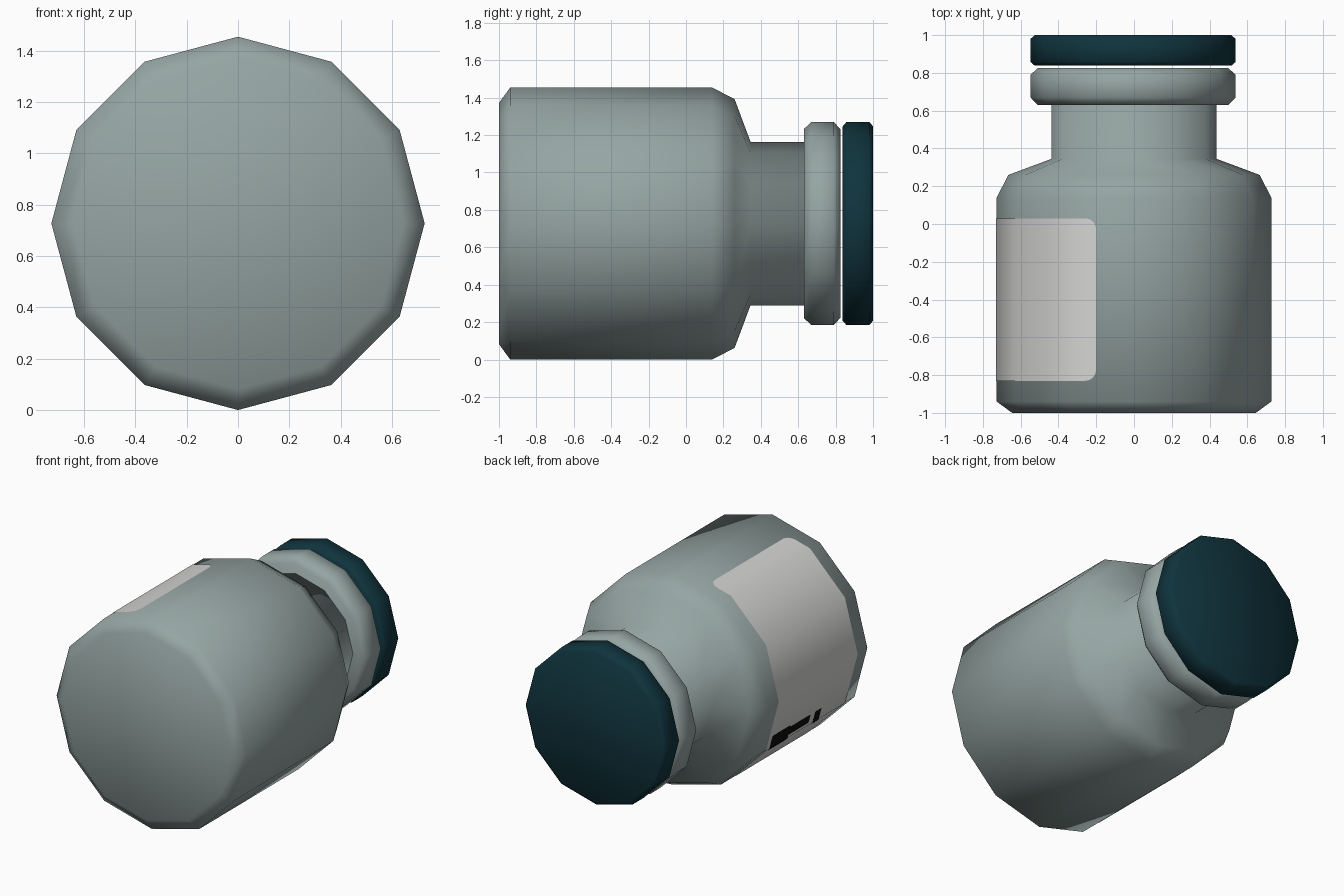
import bpy, bmesh, math

if "Cube" in bpy.data.objects:
    bpy.data.objects.remove(bpy.data.objects["Cube"])

SIDES = 12
R = 0.727      # body radius, also the height of the axis
AXIS_Z = R


def material(name, rgb):
    m = bpy.data.materials.new(name)
    m.diffuse_color = (*rgb, 1)
    m.use_nodes = True
    m.node_tree.nodes["Principled BSDF"].inputs["Base Color"].default_value = m.diffuse_color
    return m


GLASS = material("grey_green", (0.30, 0.375, 0.365))
PAPER = material("pale_grey", (0.66, 0.66, 0.65))
TEAL = material("dark_teal", (0.005, 0.034, 0.047))
BLACK = material("black", (0.004, 0.004, 0.004))


def finish(name, bm, mat):
    me = bpy.data.meshes.new(name)
    bm.to_mesh(me)
    bm.free()
    me.materials.append(mat)
    me.shade_smooth()
    ob = bpy.data.objects.new(name, me)
    bpy.context.collection.objects.link(ob)
    return ob


def lathe(name, profile, mat, x=0.0):
    """Turn a (y, radius) profile about the lengthwise axis, closed at both ends."""
    bm = bmesh.new()
    rings = []
    for y, r in profile:
        rings.append([bm.verts.new((x + r * math.cos(math.tau * i / SIDES), y,
                                    AXIS_Z + r * math.sin(math.tau * i / SIDES)))
                      for i in range(SIDES)])
    for a, b in zip(rings, rings[1:]):
        for i in range(SIDES):
            j = (i + 1) % SIDES
            bm.faces.new((a[i], a[j], b[j], b[i]))
    bm.faces.new(rings[0])
    bm.faces.new(rings[-1])
    bmesh.ops.recalc_face_normals(bm, faces=bm.faces)
    return finish(name, bm, mat)


def wrap(name, a0, a1, y0, y1, corner, offset, mat):
    """Thin rounded patch that follows the flat sides of the body (angles in degrees)."""
    turn = math.degrees(corner / R)
    angles = {float(a) for a in range(0, 361, 30) if a0 < a < a1}
    for k in range(6):
        d = turn * (1 - math.cos(k * math.pi / 10))
        angles |= {round(a0 + d, 4), round(a1 - d, 4)}
    bm = bmesh.new()
    columns = []
    for a in sorted(angles):
        edge = min(a - a0, a1 - a, turn) / turn if turn else 1
        inset = corner * (1 - math.sqrt(max(0, 1 - (1 - edge) ** 2)))
        r = (R + offset) * math.cos(math.radians(15)) / math.cos(math.radians(a % 30 - 15))
        x, z = r * math.cos(math.radians(a)), AXIS_Z + r * math.sin(math.radians(a))
        columns.append([bm.verts.new((x, y, z)) for y in (y0 + inset, y1 - inset)])
    for (a, b), (c, d) in zip(columns, columns[1:]):
        bm.faces.new((a, b, d, c))
    return finish(name, bm, mat)


# bottle body with shoulder and neck
lathe("bottle_body", [(-1, 0.645), (-0.94, R), (0.14, R), (0.26, 0.665),
                      (0.345, 0.437), (0.65, 0.437)], GLASS)
# rolled lip
lathe("bottle_lip", [(0.63, 0.505), (0.67, 0.543), (0.79, 0.543), (0.825, 0.505)], GLASS, -0.005)
# cap, with a small gap above the lip
lathe("cap", [(0.838, 0.52), (0.858, 0.543), (0.98, 0.543), (1, 0.52)], TEAL, -0.005)

# label on the left side
wrap("label", 106.5, 239, -0.83, 0.03, 0.06, 0.003, PAPER)
# plain dark print blocks low on the label
for i, (a0, a1, y0, y1) in enumerate([(202, 212, -0.2, 0.0), (203, 208, -0.42, -0.2),
                                      (203, 211, -0.54, -0.47)]):
    wrap(f"print_block_{i + 1}", a0, a1, y0, y1, 0.01, 0.006, BLACK)
